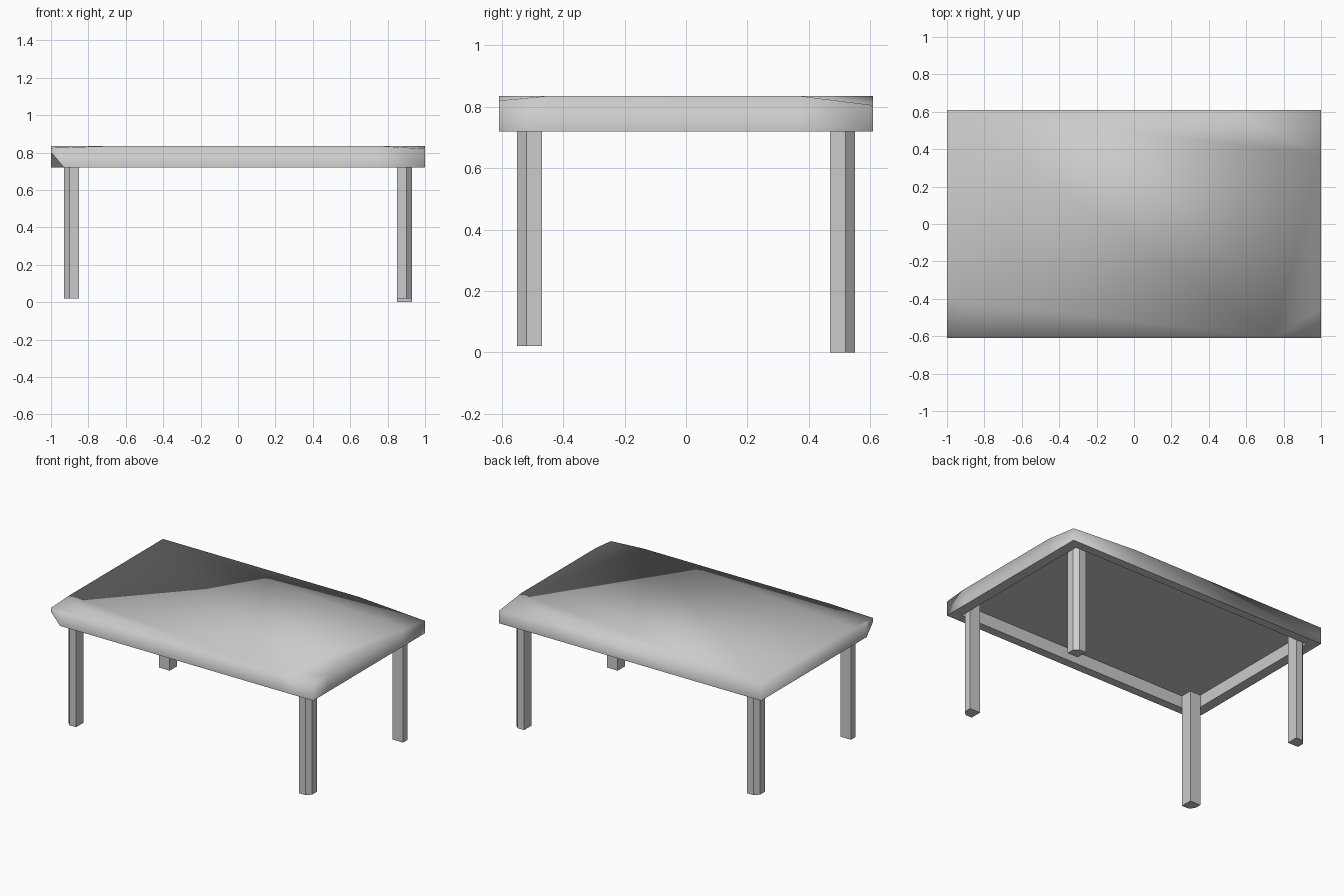
import bpy, bmesh

if "Cube" in bpy.data.objects:
    bpy.data.objects.remove(bpy.data.objects["Cube"])

X, Y = 1.0, 0.61            # half size of the top
IX, IY = 0.93, 0.55         # half size of the recess underneath
TOP, CEIL, RIM = 0.835, 0.805, 0.72


def finish(name, bm):
    bmesh.ops.remove_doubles(bm, verts=bm.verts, dist=1e-4)
    bmesh.ops.recalc_face_normals(bm, faces=bm.faces)
    me = bpy.data.meshes.new(name)
    bm.to_mesh(me)
    bm.free()
    ob = bpy.data.objects.new(name, me)
    bpy.context.collection.objects.link(ob)
    return ob


# Tabletop: slab with worn, dropped corners and a recess underneath
# outline points: x, y, top height, rim height
outline = [
    (-X, -Y, 0.825, 0.80), (-0.93, -Y, 0.827, RIM), (-0.67, -Y, TOP, RIM),
    (0.75, -Y, TOP, RIM), (X, -Y, 0.82, RIM), (X, -0.45, TOP, RIM),
    (X, 0.37, TOP, RIM), (X, Y, 0.805, RIM), (0.5, Y, TOP, RIM),
    (-X, Y, TOP, RIM), (-X, -0.40, TOP, RIM), (-X, -0.54, 0.828, RIM),
]


def clamp(v, m):
    return max(-m, min(m, v))


bm = bmesh.new()
top = [bm.verts.new((x, y, t)) for x, y, t, b in outline]
rim = [bm.verts.new((x, y, b)) for x, y, t, b in outline]
inner = [bm.verts.new((clamp(x, IX), clamp(y, IY), RIM)) for x, y, t, b in outline]
ceil = [bm.verts.new((clamp(x, IX), clamp(y, IY), CEIL)) for x, y, t, b in outline]
n = len(outline)
smooth = [bm.faces.new([top[i] for i in (2, 3, 5, 6, 8, 9, 10)])]
for corner in ((11, 0, 1, 2, 10), (3, 4, 5), (6, 7, 8)):
    smooth.append(bm.faces.new([top[i] for i in corner]))
for i in range(n):
    j = (i + 1) % n
    smooth.append(bm.faces.new((top[i], rim[i], rim[j], top[j])))
    bm.faces.new((rim[i], inner[i], inner[j], rim[j]))
    bm.faces.new((inner[i], ceil[i], ceil[j], inner[j]))
bm.faces.new(ceil)
for f in smooth:
    f.smooth = True
for i in range(n):
    bm.edges.get((rim[i], rim[(i + 1) % n])).smooth = False
finish("tabletop", bm)


# Legs: square posts with a chamfered outer corner, back right one longer
def leg(name, sx, sy, bottom):
    profile = [(0.85, 0.47), (IX, 0.47), (IX, 0.52), (0.90, IY), (0.85, IY)]
    bm = bmesh.new()
    face = bm.faces.new([bm.verts.new((sx * x, sy * y, bottom)) for x, y in profile])
    geo = bmesh.ops.extrude_face_region(bm, geom=[face], use_keep_orig=True)
    for v in geo["geom"]:
        if isinstance(v, bmesh.types.BMVert):
            v.co.z = CEIL
    finish(name, bm)


leg("front_left_leg", -1, -1, 0.02)
leg("front_right_leg", 1, -1, 0.02)
leg("back_left_leg", -1, 1, 0.02)
leg("back_right_leg", 1, 1, 0.0)
